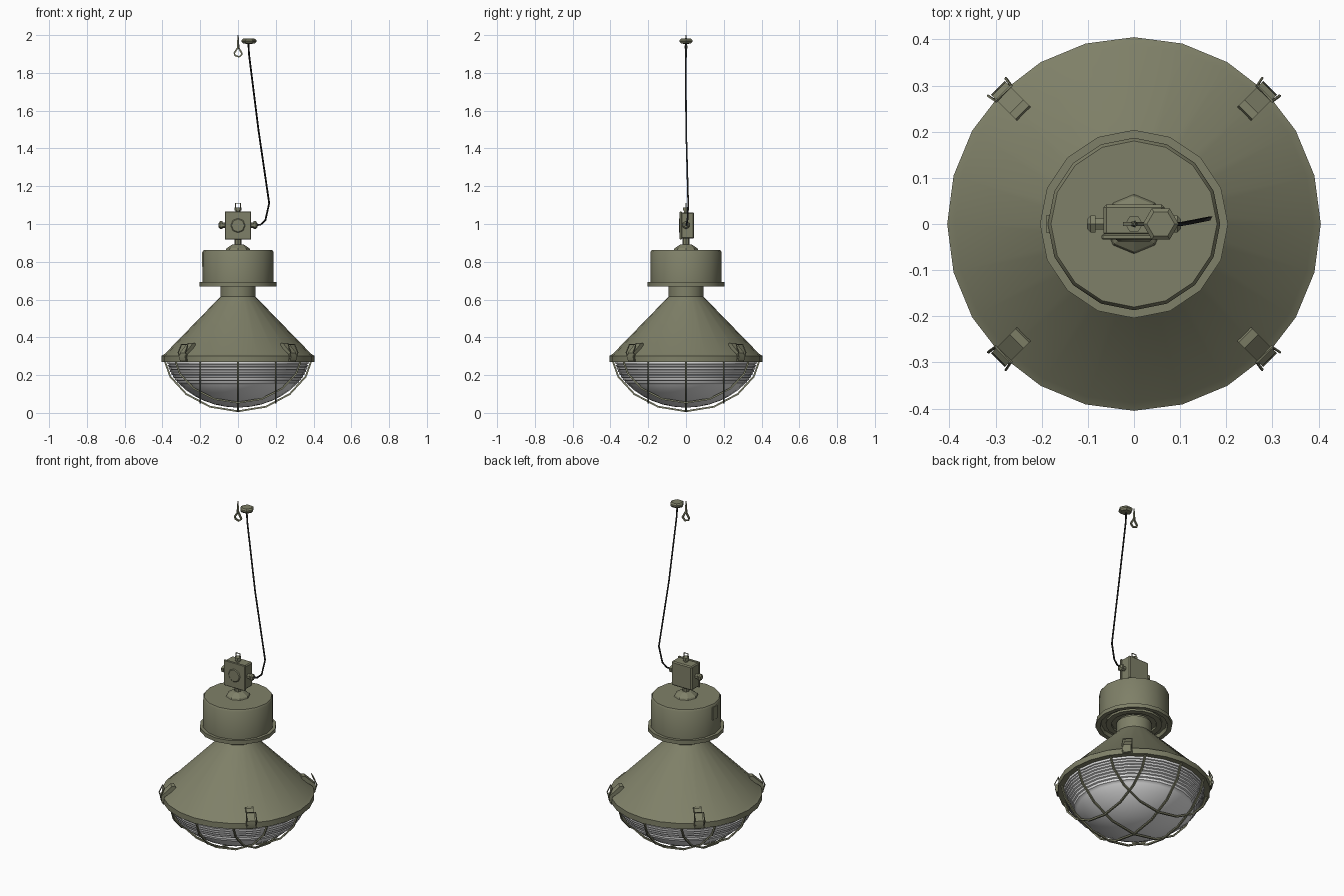
import bpy, bmesh, math
from mathutils import Vector, Matrix

if "Cube" in bpy.data.objects:
    bpy.data.objects.remove(bpy.data.objects["Cube"])


def material(name, rgb):
    m = bpy.data.materials.new(name)
    m.diffuse_color = (*rgb, 1)
    m.use_nodes = True
    m.node_tree.nodes["Principled BSDF"].inputs["Base Color"].default_value = m.diffuse_color
    return m


OLIVE = material("olive paint", (0.212, 0.216, 0.138))
GLASS = material("pale grey glass", (0.8, 0.8, 0.8))
BLACK = material("black rubber", (0.015, 0.015, 0.015))


def finish(bm, name, mat, matrix=None, smooth=35):
    bmesh.ops.recalc_face_normals(bm, faces=bm.faces)
    for f in bm.faces:
        f.smooth = smooth > 0
    for e in bm.edges:
        if len(e.link_faces) == 2:
            e.smooth = e.calc_face_angle(0) < math.radians(smooth)
    if matrix:
        bmesh.ops.transform(bm, matrix=matrix, verts=bm.verts)
    me = bpy.data.meshes.new(name)
    bm.to_mesh(me)
    bm.free()
    me.materials.append(mat)
    ob = bpy.data.objects.new(name, me)
    bpy.context.collection.objects.link(ob)
    return ob


def lathe(name, profile, sides, mat=OLIVE, matrix=None, smooth=35):
    """Revolve (radius, z) points around z."""
    bm = bmesh.new()
    rings = []
    for r, z in profile:
        if r == 0:
            rings.append([bm.verts.new((0, 0, z))] * sides)
        else:
            rings.append([bm.verts.new((r * math.cos(2 * math.pi * i / sides),
                                        r * math.sin(2 * math.pi * i / sides), z))
                          for i in range(sides)])
    for a, b in zip(rings, rings[1:]):
        for i in range(sides):
            j = (i + 1) % sides
            vs = list(dict.fromkeys((a[i], a[j], b[j], b[i])))
            if len(vs) > 2:
                bm.faces.new(vs)
    return finish(bm, name, mat, matrix, smooth)


def box(name, lo, hi, mat=OLIVE, matrix=None, bevel=0.0):
    bm = bmesh.new()
    bmesh.ops.create_cube(bm, size=1)
    lo, hi = Vector(lo), Vector(hi)
    for v in bm.verts:
        v.co = Vector([(lo[k] + hi[k]) / 2 + v.co[k] * (hi[k] - lo[k]) for k in range(3)])
    if bevel:
        bmesh.ops.bevel(bm, geom=bm.edges[:], offset=bevel, segments=1, affect='EDGES')
    return finish(bm, name, mat, matrix, 0)


def tube(name, pts, radius, sides=4, mat=OLIVE, closed=False, matrix=None):
    """Sweep a small polygon along a path."""
    bm = bmesh.new()
    pts = [Vector(p) for p in pts]
    n, rings, side = len(pts), [], None
    for i, p in enumerate(pts):
        a = pts[i - 1] if closed or i else p
        b = pts[(i + 1) % n] if closed or i < n - 1 else p
        t = (b - a).normalized()
        ref = side or (Vector((0, 0, 1)) if abs(t.z) < 0.8 else Vector((0, 1, 0)))
        side = (ref - t * ref.dot(t)).normalized()
        up = t.cross(side)
        rings.append([bm.verts.new(p + radius * (math.cos(2 * math.pi * (k + .5) / sides) * side
                                                 + math.sin(2 * math.pi * (k + .5) / sides) * up))
                      for k in range(sides)])
    for i in range(n if closed else n - 1):
        a, b = rings[i], rings[(i + 1) % n]
        for k in range(sides):
            m = (k + 1) % sides
            bm.faces.new((a[k], a[m], b[m], b[k]))
    if not closed:
        bm.faces.new(rings[0])
        bm.faces.new(rings[-1])
    return finish(bm, name, mat, matrix, 50)


# conical shade with its rim, and the neck
lathe("shade", [(0.36, 0.29), (0.365, 0.27), (0.405, 0.27), (0.405, 0.302),
                (0.388, 0.312), (0.093, 0.615), (0.093, 0.68)], 24)

# ribbed glass bowl
R, H = 0.375, 0.242


def bowl_radius(depth):
    return R * math.sqrt(max(0, 1 - (depth / H) ** 1.6))


profile = [(0.37, 0.29)]
for i in range(8):
    d = 0.002 + i * 0.0145
    r = bowl_radius(d)
    profile += [(r, 0.27 - d), (r - 0.003, 0.262 - d), (r - 0.011, 0.259 - d)]
for d in (0.122, 0.15, 0.18, 0.205, 0.225, 0.237):
    profile.append((bowl_radius(d), 0.27 - d))
profile.append((0, 0.27 - H))
lathe("glass_bowl", profile, 24, GLASS)

# wire cage: three wires in each direction laid over the bowl
CR = 0.388
for d in (-0.2, 0, 0.2):
    half = math.sqrt(CR * CR - d * d)
    path = []
    for i in range(9):
        s = -half * math.cos(math.pi * i / 8)
        q = max(0, 1 - (s * s + d * d) / CR ** 2)
        path.append((s, d, 0.275 - 0.2695 * q ** 0.61 + 0.003 * q))
    tube("cage_wire_across", path, 0.0065)
    tube("cage_wire_front_back", [(y, x, z) for x, y, z in path], 0.0065)

# four spring clamps on the rim
for k in range(4):
    m = Matrix.Rotation(math.radians(45 + 90 * k), 4, 'Z')
    bm = bmesh.new()
    outline = [(0.335, 0.355), (0.342, 0.37), (0.36, 0.368), (0.414, 0.318), (0.417, 0.295),
               (0.412, 0.275), (0.405, 0.275), (0.398, 0.31)]
    sides = [[bm.verts.new((r, y, z)) for r, z in outline] for y in (-0.021, 0.021)]
    for s in sides:
        bm.faces.new(s)
    for i in range(8):
        j = (i + 1) % 8
        bm.faces.new((sides[0][i], sides[0][j], sides[1][j], sides[1][i]))
    finish(bm, "clamp_lever", OLIVE, m, 30)
    tube("clamp_bail", [(0.405, -0.024, 0.272), (0.42, -0.027, 0.32), (0.40, -0.024, 0.362),
                        (0.40, 0.024, 0.362), (0.42, 0.027, 0.32), (0.405, 0.024, 0.272)],
         0.0035, matrix=m, closed=True)

# gear housing with a flange and stepped underside
lathe("housing", [(0.085, 0.69), (0.12, 0.69), (0.12, 0.678), (0.15, 0.678), (0.15, 0.69),
                  (0.175, 0.69), (0.18, 0.67), (0.204, 0.67), (0.204, 0.692), (0.187, 0.692),
                  (0.187, 0.853), (0.18, 0.863), (0, 0.863)], 16)
box("housing_latch", (-0.19, -0.02, 0.775), (-0.183, 0.02, 0.85))

# collar and stem under the junction box
lathe("collar", [(0.065, 0.862), (0.06, 0.872), (0.032, 0.89), (0.018, 0.892), (0.018, 0.925)],
      8, smooth=20)

# junction box with lid
box("junction_box", (-0.066, -0.026, 0.922), (0.066, 0.042, 1.062), bevel=0.006)
box("box_lid", (-0.07, -0.034, 0.918), (0.07, -0.022, 1.066), bevel=0.003)
lathe("lid_boss", [(0.04, 0), (0.034, 0.005), (0, 0.005)], 8,
      matrix=Matrix.Translation((0, -0.033, 0.992)) @ Matrix.Rotation(math.pi / 2, 4, 'X'))

# cable glands left and right, eye nut on top
gland = [(0.014, 0.06), (0.014, 0.083), (0.021, 0.083), (0.021, 0.094), (0.012, 0.102), (0, 0.102)]
for s in (-1, 1):
    lathe("cable_gland", gland, 6,
          matrix=Matrix.Translation((0, 0, 0.994)) @ Matrix.Rotation(s * math.pi / 2, 4, 'Y'))
lathe("top_nut", [(0.013, 1.055), (0.013, 1.072), (0.019, 1.072), (0.019, 1.088), (0, 1.088)], 6)
tube("hanging_eye", [(-0.013, 0, 1.08), (-0.013, 0, 1.11), (0.013, 0, 1.11), (0.013, 0, 1.08)], 0.003)

# supply cable
tube("power_cable", [(0.055, 0, 1.965), (0.058, 0, 1.9), (0.108, 0.002, 1.5), (0.165, 0.013, 1.11),
                     (0.145, 0.009, 1.02), (0.12, 0.004, 0.997), (0.095, 0, 0.994)],
     0.0055, 3, BLACK)

# ceiling cap and hook
lathe("ceiling_cap", [(0, 1.953), (0.03, 1.955), (0.039, 1.965), (0.039, 1.974), (0.03, 1.981),
                      (0, 1.981)], 6, matrix=Matrix.Translation((0.058, 0, 0)))
tube("ceiling_hook", [(0, 0, 1.935), (-0.02, 0, 1.905), (-0.016, 0, 1.892), (0.006, 0, 1.885),
                      (0.022, 0, 1.9)], 0.006)
tube("hook_side", [(0.022, 0, 1.9), (0.0, 0, 1.94)], 0.006)
lathe("hook_stem", [(0, 1.925), (0.008, 1.93), (0.003, 2.0), (0, 2.0)], 5)
